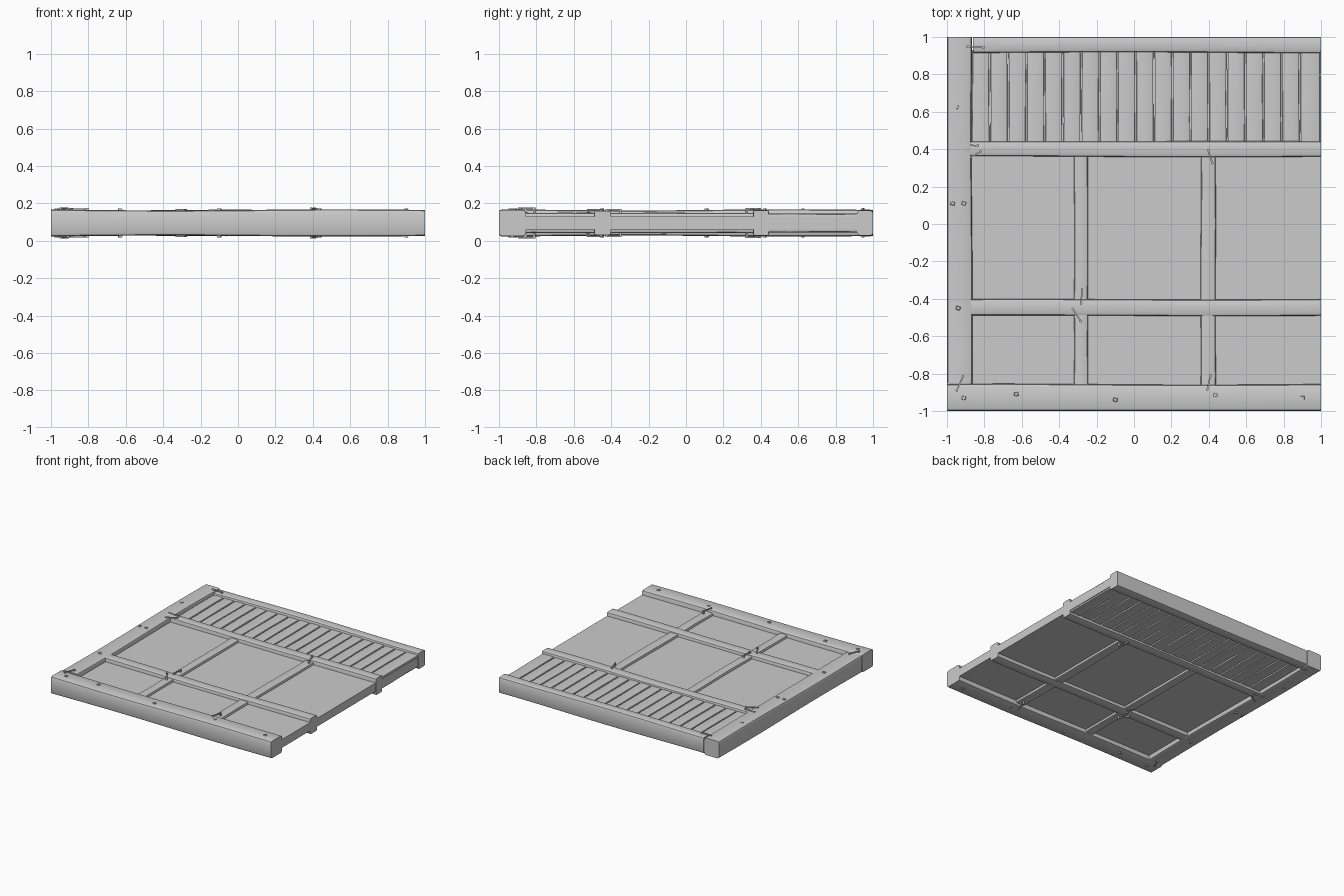
import bpy, bmesh, math, random
from mathutils import Vector, Matrix

if "Cube" in bpy.data.objects:
    bpy.data.objects.remove(bpy.data.objects["Cube"])

random.seed(4)
MID = 0.095  # the panel is symmetric about this height


def finish(name, bm):
    bmesh.ops.recalc_face_normals(bm, faces=bm.faces[:])
    me = bpy.data.meshes.new(name)
    bm.to_mesh(me)
    bm.free()
    ob = bpy.data.objects.new(name, me)
    bpy.context.collection.objects.link(ob)
    bpy.ops.object.select_all(action='DESELECT')
    ob.select_set(True)
    bpy.context.view_layer.objects.active = ob
    bpy.ops.object.shade_smooth_by_angle(angle=math.radians(25))
    return ob


def rounded_profile(w, h, r):
    """Rectangle outline with softened corners, half sizes w, h."""
    pts = []
    for k, (sx, sy) in enumerate([(1, 1), (-1, 1), (-1, -1), (1, -1)]):
        for j in range(3):
            a = math.radians(90 * k + 45 * j)
            pts.append((sx * (w - r) + r * math.cos(a), sy * (h - r) + r * math.sin(a)))
    return pts


def timber(bm, axis, a0, a1, c0, c1, half_h, r=0.012, segs=8, wob=(0.004, 0.004), lift=0.003):
    """Hand-hewn timber along axis; wob = waviness of its low and high side."""
    ph = [random.uniform(0, 6.28) for _ in range(3)]
    rings = []
    for i in range(segs + 1):
        t = i / segs
        lo = c0 + wob[0] * math.sin(5 * t + ph[0])
        hi = c1 + wob[1] * math.sin(6 * t + ph[1])
        h = half_h + lift * math.sin(7 * t + ph[2])
        a = a0 + (a1 - a0) * t
        ring = []
        for u, v in rounded_profile((hi - lo) / 2, h, r):
            c = (lo + hi) / 2 + u
            ring.append(bm.verts.new((a, c, MID + v) if axis == 'x' else (c, a, MID + v)))
        rings.append(ring)
    n = len(rings[0])
    for p, q in zip(rings, rings[1:]):
        for k in range(n):
            bm.faces.new((p[k], p[(k + 1) % n], q[(k + 1) % n], q[k]))
    bm.faces.new(rings[0])
    bm.faces.new(rings[-1])


def beam(name, *args, **kw):
    bm = bmesh.new()
    timber(bm, *args, **kw)
    return finish(name, bm)


def box(bm, centre, size, angle=0.0):
    m = Matrix.Translation(centre) @ Matrix.Rotation(angle, 4, 'Z') @ Matrix.Diagonal((*size, 1))
    return bmesh.ops.create_cube(bm, size=1, matrix=m)['verts']


# Outer frame
beam("bottom_beam", 'x', -1, 1, -1, -0.857, 0.070, r=0.016, segs=14, wob=(0, 0.003))
beam("left_post", 'y', -0.853, 1, -1, -0.866, 0.070, r=0.016, segs=14, wob=(0, 0.003))
beam("top_beam", 'x', -0.86, 1, 0.916, 1, 0.068, r=0.014, segs=14, wob=(0.003, 0))

# Cross rails
beam("middle_rail", 'x', -0.875, 1, 0.36, 0.442, 0.066, segs=14, wob=(0.003, 0.001))
beam("lower_rail", 'x', -0.875, 1, -0.49, -0.403, 0.062, segs=14, wob=(0.002, 0.002))

# Short uprights between the rails
for label, x0, x1 in (("left", -0.32, -0.246), ("right", 0.357, 0.437)):
    beam(label + "_upright_long", 'y', -0.41, 0.37, x0, x1, 0.054, wob=(0.002, 0.001), lift=0.001)
    beam(label + "_upright_short", 'y', -0.865, -0.48, x0, x1, 0.054, wob=(0.001, 0.001), lift=0.001)

# Recessed flat panel and the backing behind the slats
for name, y0, y1, h in (("recessed_panel", -0.87, 0.37, 0.068), ("slat_backing", 0.43, 0.93, 0.07)):
    bm = bmesh.new()
    box(bm, ((1 - 0.875) / 2, (y0 + y1) / 2, MID), (1.873, y1 - y0, h))
    finish(name, bm)

# Row of upright slats
bm = bmesh.new()
pitch = 0.0975
for i in range(19):
    x0 = -0.868 + pitch * i
    x1 = 0.998 if i == 18 else x0 + pitch
    timber(bm, 'y', 0.43, 0.925, x0 + 0.004, x1 - 0.004, 0.049 + random.uniform(-0.001, 0.001),
           r=0.006, segs=4, wob=(0.001, 0.001), lift=0.001)
finish("slats", bm)

# Square nail heads on both faces
nails = [(-0.95, 0.625), (-0.97, 0.11), (-0.91, 0.11), (-0.94, -0.45), (-0.91, -0.93),
         (-0.63, -0.91), (-0.10, -0.94), (0.435, -0.915), (0.90, -0.93)]
bm = bmesh.new()
for x, y in nails:
    angle = random.uniform(-0.4, 0.4)
    for s in (1, -1):
        vs = box(bm, (x, y, MID + s * 0.070), (0.026, 0.022, 0.014), angle)
        for v in vs:
            if (v.co.z - MID) * s > 0.072:
                v.co.x += (x - v.co.x) * 0.3
                v.co.y += (y - v.co.y) * 0.3
finish("nail_heads", bm)

# Thin iron staples pinning the joints on both faces: x, y, x, y, top height
staples = [(-0.895, 0.948, -0.80, 0.943, 0.173), (-0.925, 0.424, -0.83, 0.418, 0.172),
           (-0.90, 0.34, -0.815, 0.39, 0.172), (0.395, 0.40, 0.42, 0.32, 0.175),
           (-0.278, -0.345, -0.283, -0.43, 0.170), (-0.33, -0.45, -0.282, -0.525, 0.170),
           (-0.95, -0.895, -0.912, -0.81, 0.178), (0.39, -0.89, 0.41, -0.805, 0.176)]
bm = bmesh.new()
for x0, y0, x1, y1, top in staples:
    a, b = Vector((x0, y0, 0)), Vector((x1, y1, 0))
    d = b - a
    angle = math.atan2(d.y, d.x)
    for s in (1, -1):
        z = MID + s * (top - MID - 0.004)
        c = (a + b) / 2
        box(bm, (c.x, c.y, z), (d.length, 0.008, 0.008), angle)
        for p in (a, b):
            q = p + (c - p) * 0.12
            box(bm, (q.x, q.y, z - s * 0.011), (0.011, 0.012, 0.032), angle)
finish("joint_staples", bm)
